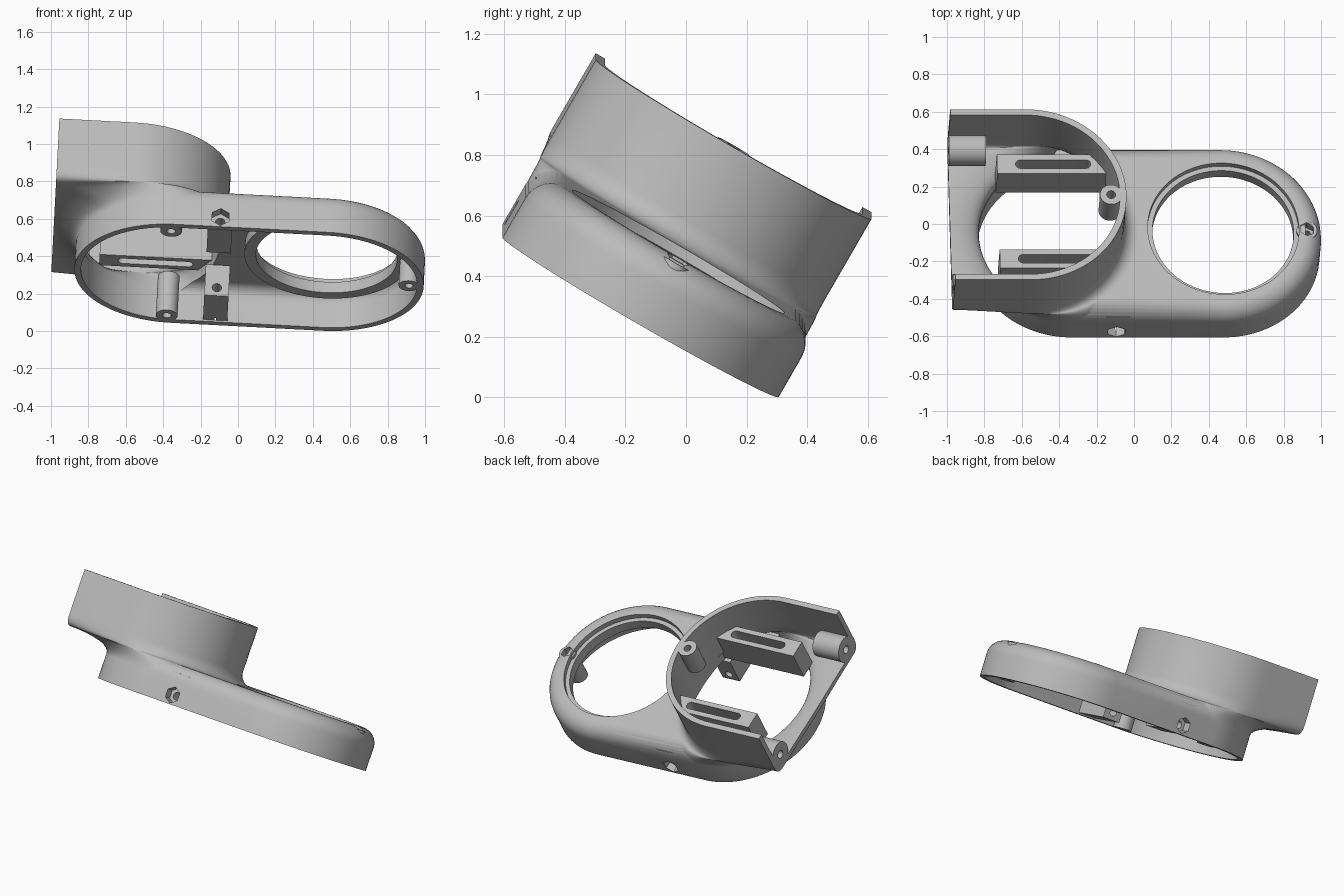
import bpy, bmesh
from math import sin, cos, pi, sqrt, radians
from mathutils import Matrix, Vector

cube = bpy.data.objects.get("Cube")
if cube:
    bpy.data.objects.remove(cube, do_unlink=True)

grey = bpy.data.materials.new("plain grey")
grey.use_nodes = True
grey.diffuse_color = (0.5, 0.5, 0.5, 1)
grey.node_tree.nodes["Principled BSDF"].inputs["Base Color"].default_value = (0.5, 0.5, 0.5, 1)

# Everything is built flat, then tilted as a whole
TILT = Matrix.Translation((0, -0.15, 0.289)) @ Matrix.Rotation(radians(3), 4, "Y") @ Matrix.Rotation(radians(-30), 4, "X")
LEFT, RIGHT, R = -0.349, 0.467, 0.527     # base end centres and radius
TUBE, TIP, END = -0.595, -0.068, -0.998   # upper shell: arc centre, arc tip, open end
TOP, RIM, WALL = 0.25, 0.615, 0.035
parts = []


def new_object(name, bm):
    bmesh.ops.recalc_face_normals(bm, faces=bm.faces)
    mesh = bpy.data.meshes.new(name)
    bm.to_mesh(mesh)
    bm.free()
    mesh.materials.append(grey)
    ob = bpy.data.objects.new(name, mesh)
    bpy.context.collection.objects.link(ob)
    return ob


def loft(name, sections):
    bm = bmesh.new()
    rings = [[bm.verts.new(p) for p in s] for s in sections]
    n = len(rings[0])
    for a, b in zip(rings, rings[1:]):
        for i in range(n):
            j = (i + 1) % n
            bm.faces.new((a[i], a[j], b[j], b[i]))
    bm.faces.new(rings[0])
    bm.faces.new(rings[-1])
    return new_object(name, bm)


def prism(name, outline, z0, z1):
    return loft(name, [[(x, y, z) for x, y in outline] for z in (z0, z1)])


def box(name, x0, x1, y0, y1, z0, z1):
    return prism(name, [(x0, y0), (x1, y0), (x1, y1), (x0, y1)], z0, z1)


def rod(name, start, end, r, sides=48):
    a, b = Vector(start), Vector(end)
    turn = (b - a).to_track_quat("Z", "Y").to_matrix().to_4x4()
    bm = bmesh.new()
    bmesh.ops.create_cone(bm, cap_ends=True, segments=sides, radius1=r, radius2=r,
                          depth=(b - a).length, matrix=Matrix.Translation((a + b) / 2) @ turn)
    return new_object(name, bm)


def combine(ob, others, operation="DIFFERENCE"):
    for other in others:
        mod = ob.modifiers.new("cut", "BOOLEAN")
        mod.operation, mod.solver, mod.object = operation, "EXACT", other
        bpy.ops.object.select_all(action="DESELECT")
        bpy.context.view_layer.objects.active = ob
        ob.select_set(True)
        bpy.ops.object.modifier_apply(modifier=mod.name)
        bpy.data.objects.remove(other, do_unlink=True)
    return ob


def finish(ob, *cutters):
    parts.append(combine(ob, cutters))


# Base: long rounded plate with a filleted top edge
def stadium(r, z, n=48):
    right = [(RIGHT + r * cos(a), r * sin(a), z) for a in (pi * (i / n - 0.5) for i in range(n + 1))]
    left = [(LEFT - r * cos(a), -r * sin(a), z) for a in (pi * (i / n - 0.5) for i in range(n + 1))]
    return right + left


def base_solid(name, r, bottom, top, fillet):
    steps = [i * pi / 16 for i in range(9)]
    return loft(name, [stadium(r, bottom)] + [
        stadium(r - fillet * (1 - cos(a)), top - fillet * (1 - sin(a))) for a in steps])


# Upper shell: grows from the round base end into a wide D shape
def d_outline(z, s, r, tip, n=48):
    centre = LEFT + (TUBE - LEFT) * s
    pts = []
    for i in range(n + 1):
        a = pi * (i / n - 0.5)
        pts.append((centre + (tip - centre) * cos(a), r * sin(a), z))
    for i in range(1, n):
        a = pi * (0.5 - i / n)
        m = max(cos(a), abs(sin(a)))
        x0, y0 = LEFT - r * cos(a), r * sin(a)
        x1, y1 = TUBE - 0.6 * cos(a) / m, r * sin(a) / m
        pts.append((x0 + (x1 - x0) * s, y0 + (y1 - y0) * s, z))
    return pts


def shell_solid(name, r, lift, tip, flare, top):
    levels = [(0.13, 0.0)]
    levels += [(0.16 + 0.09 * t, 0.6 * (1 - sqrt(1 - t * t))) for t in (sin(i * pi / 16) for i in range(9))]
    levels += [(TOP + 0.08 * (1 - cos(a)), 0.6 + 0.4 * sin(a)) for a in (i * pi / 16 for i in range(1, 9))]
    levels.append((top - lift, 1.0))
    rings = []
    for z, s in levels:
        k = min(1, max(0, (0.33 - z) / 0.08))
        rings.append(d_outline(z + lift, s, r, tip + flare * (1 - sqrt(1 - k * k))))
    return loft(name, rings)


BOLT_X, BOLT_Z = -0.11, 0.06


def bolt_cutters():
    cuts = [rod("cut", (BOLT_X, s * 0.47, BOLT_Z), (BOLT_X, s * 0.6, BOLT_Z), 0.052, 6) for s in (-1, 1)]
    return cuts + [rod("cut", (BOLT_X, -0.7, BOLT_Z), (BOLT_X, 0.7, BOLT_Z), 0.025, 24)]


def nut_pocket():
    return rod("cut", (0.915, 0, 0.19), (0.915, 0, 0.3), 0.04, 6)


# Housing
housing = base_solid("housing", R, 0, TOP, 0.1)
combine(housing, [shell_solid("shell", R - 0.001, 0, TIP, 0.08, RIM)], "UNION")
finish(housing,
       base_solid("cut", R - WALL, -0.1, 0.21, 0.07),
       shell_solid("cut", R - WALL - 0.001, 0.03, TIP - WALL, 0, RIM + 0.1),
       box("cut", -2, END, -1, 1, -1, 2),
       rod("cut", (RIGHT, 0, 0), (RIGHT, 0, 0.5), 0.405, 96),
       nut_pocket(), *bolt_cutters())

# Stepped ring round the large opening
finish(rod("opening_ring", (RIGHT, 0, 0.15), (RIGHT, 0, 0.24), 0.44, 96),
       rod("cut", (RIGHT, 0, 0), (RIGHT, 0, 0.5), 0.378, 96),
       rod("cut", (RIGHT, 0, 0.216), (RIGHT, 0, 0.5), 0.405, 96))

# Mirrored parts on the front and back walls
for side, label in ((-1, "front"), (1, "back")):
    # slotted bracket
    y = side * 0.292
    outline = [(-0.745, side * 0.235), (-0.145, side * 0.235), (-0.215, side * 0.35), (-0.745, side * 0.35)]
    slot = [(x + 0.026 * sin(a) * d, y + 0.026 * cos(a) * d) for x, d in ((-0.27, 1), (-0.62, -1))
            for a in (i * pi / 12 for i in range(13))]
    finish(prism(label + "_bracket", outline, 0.23, 0.435), prism("cut", slot, 0.1, 0.6))

    # screw post under the base
    finish(rod(label + "_screw_post", (-0.37, side * 0.45, 0), (-0.37, side * 0.45, 0.24), 0.058),
           rod("cut", (-0.37, side * 0.45, -0.1), (-0.37, side * 0.45, 0.15), 0.024, 24))

    # clamp block with bolt hole
    y0, y1 = sorted((side * 0.23, side * 0.515))
    finish(box(label + "_clamp_block", BOLT_X - 0.065, BOLT_X + 0.065, y0, y1, 0.01, 0.2), *bolt_cutters())

    # corner boss at the open end
    finish(rod(label + "_corner_boss", (END, side * 0.43, 0.342), (-0.8, side * 0.43, 0.342), 0.083),
           rod("cut", (END - 0.1, side * 0.43, 0.342), (-0.85, side * 0.43, 0.342), 0.026, 24))

# Screw post at the far end
finish(rod("end_screw_post", (0.915, 0, 0), (0.915, 0, 0.235), 0.055),
       nut_pocket(), rod("cut", (0.915, 0, -0.1), (0.915, 0, 0.5), 0.022, 24))

# Boss inside the rim of the upper shell
finish(rod("rim_boss", (-0.15, 0, 0.44), (-0.15, 0, RIM), 0.06),
       rod("cut", (-0.15, 0, 0.48), (-0.15, 0, 0.8), 0.024, 24))

for ob in parts:
    ob.matrix_world = TILT
    bpy.ops.object.select_all(action="DESELECT")
    bpy.context.view_layer.objects.active = ob
    ob.select_set(True)
    bpy.ops.object.shade_smooth_by_angle(angle=radians(30))
